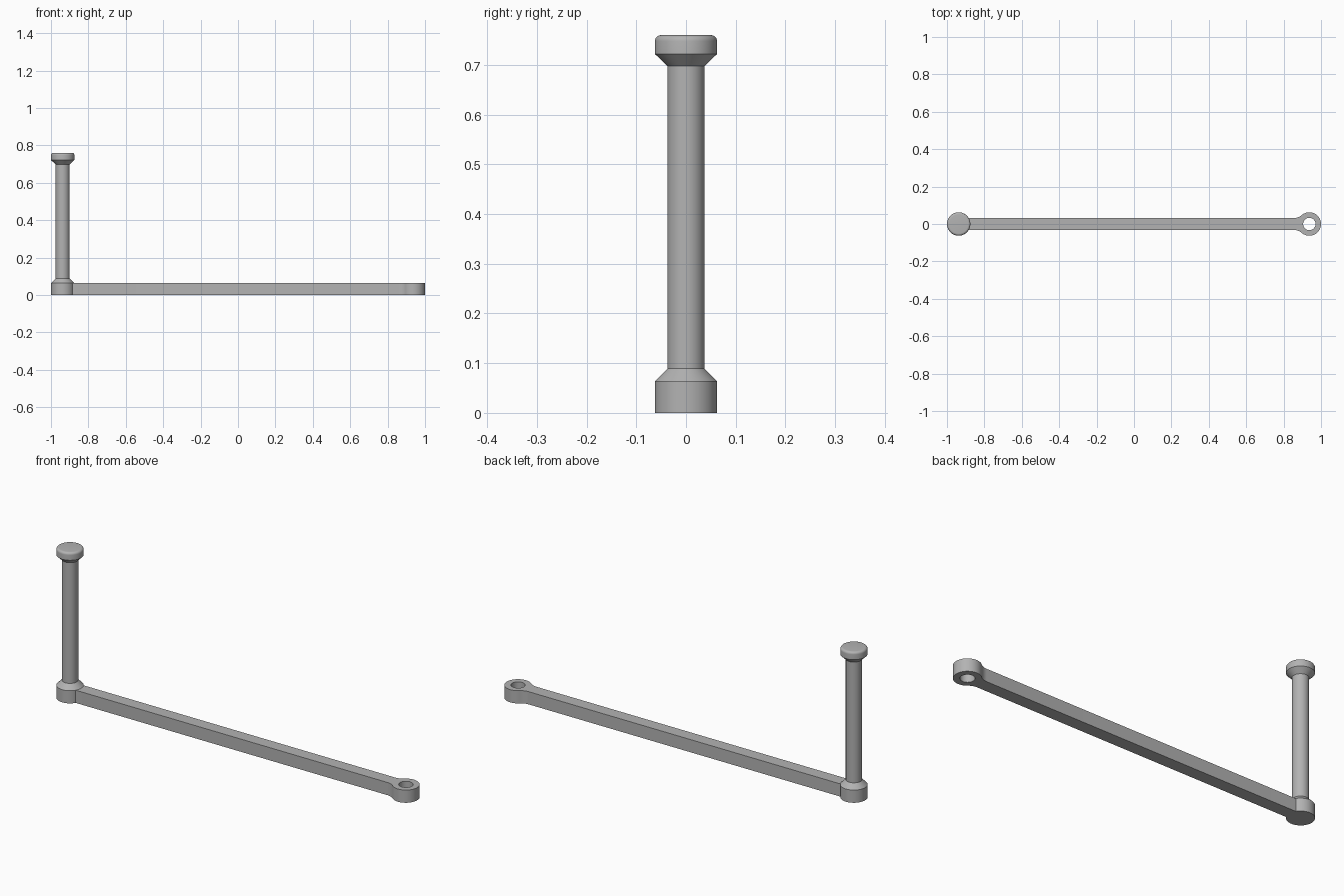
import bpy, bmesh
from math import sin, cos, pi, asin, atan2, sqrt

cube = bpy.data.objects.get("Cube")
if cube:
    bpy.data.objects.remove(cube)

END = 0.9375      # distance of each arm end centre from the middle
R = 0.0625        # radius of the arm ends and the post head
HALF = 0.032      # half width of the bar
THICK = 0.064     # arm thickness
FILLET = 0.0625   # blend between bar and eye

steel = bpy.data.materials.new("grey metal")
steel.use_nodes = True
color = (0.45, 0.45, 0.45, 1)
steel.diffuse_color = color
steel.node_tree.nodes["Principled BSDF"].inputs["Base Color"].default_value = color


def arc(cx, cy, r, a0, a1, n):
    return [(cx + r * cos(a0 + (a1 - a0) * i / n),
             cy + r * sin(a0 + (a1 - a0) * i / n)) for i in range(n + 1)]


def finish(obj):
    obj.data.materials.clear()
    obj.data.materials.append(steel)
    bpy.ops.object.select_all(action="DESELECT")
    obj.select_set(True)
    bpy.context.view_layer.objects.active = obj
    bpy.ops.object.shade_smooth_by_angle(angle=pi / 6)


# Arm: upper half outline from the eye tip to the pivot end, then mirrored
reach = sqrt((R + FILLET) ** 2 - (HALF + FILLET) ** 2)
fx, fy = END - reach, HALF + FILLET
touch = atan2(fy, -reach)
upper = arc(END, 0, R, 0, touch, 24)
upper += arc(fx, fy, FILLET, touch - pi, -pi / 2, 10)[1:]
upper += arc(-END, 0, R, asin(HALF / R), pi, 28)
outline = upper + [(x, -y) for x, y in reversed(upper[1:-1])]
hole = arc(END, 0, 0.033, 0, 2 * pi, 40)[:-1]

curve = bpy.data.curves.new("arm", "CURVE")
curve.dimensions = "2D"
curve.fill_mode = "BOTH"
curve.extrude = THICK / 2
for loop in (outline, hole):
    spline = curve.splines.new("POLY")
    spline.points.add(len(loop) - 1)
    for point, (x, y) in zip(spline.points, loop):
        point.co = (x, y, 0, 1)
    spline.use_cyclic_u = True
arm = bpy.data.objects.new("arm", curve)
bpy.context.collection.objects.link(arm)
arm.location.z = THICK / 2
bpy.ops.object.select_all(action="DESELECT")
arm.select_set(True)
bpy.context.view_layer.objects.active = arm
bpy.ops.object.convert(target="MESH")
arm = bpy.context.view_layer.objects.active
bm = bmesh.new()
bm.from_mesh(arm.data)
bmesh.ops.remove_doubles(bm, verts=bm.verts, dist=1e-5)
bmesh.ops.recalc_face_normals(bm, faces=bm.faces)
bm.to_mesh(arm.data)
bm.free()
finish(arm)

# Post: turned profile with a flared foot, a shaft and a rounded head
profile = [(R, THICK), (0.0375, 0.089), (0.0375, 0.698), (R, 0.722)]
profile += arc(R - 0.012, 0.748, 0.012, 0, pi / 2, 6)
SIDES = 56
bm = bmesh.new()
rings = [[bm.verts.new((r * cos(2 * pi * i / SIDES), r * sin(2 * pi * i / SIDES), z))
          for i in range(SIDES)] for r, z in profile]
for low, high in zip(rings, rings[1:]):
    for i in range(SIDES):
        j = (i + 1) % SIDES
        bm.faces.new((low[i], low[j], high[j], high[i]))
bm.faces.new(rings[-1])
mesh = bpy.data.meshes.new("post")
bm.to_mesh(mesh)
bm.free()
post = bpy.data.objects.new("post", mesh)
post.location.x = -END
bpy.context.collection.objects.link(post)
finish(post)
